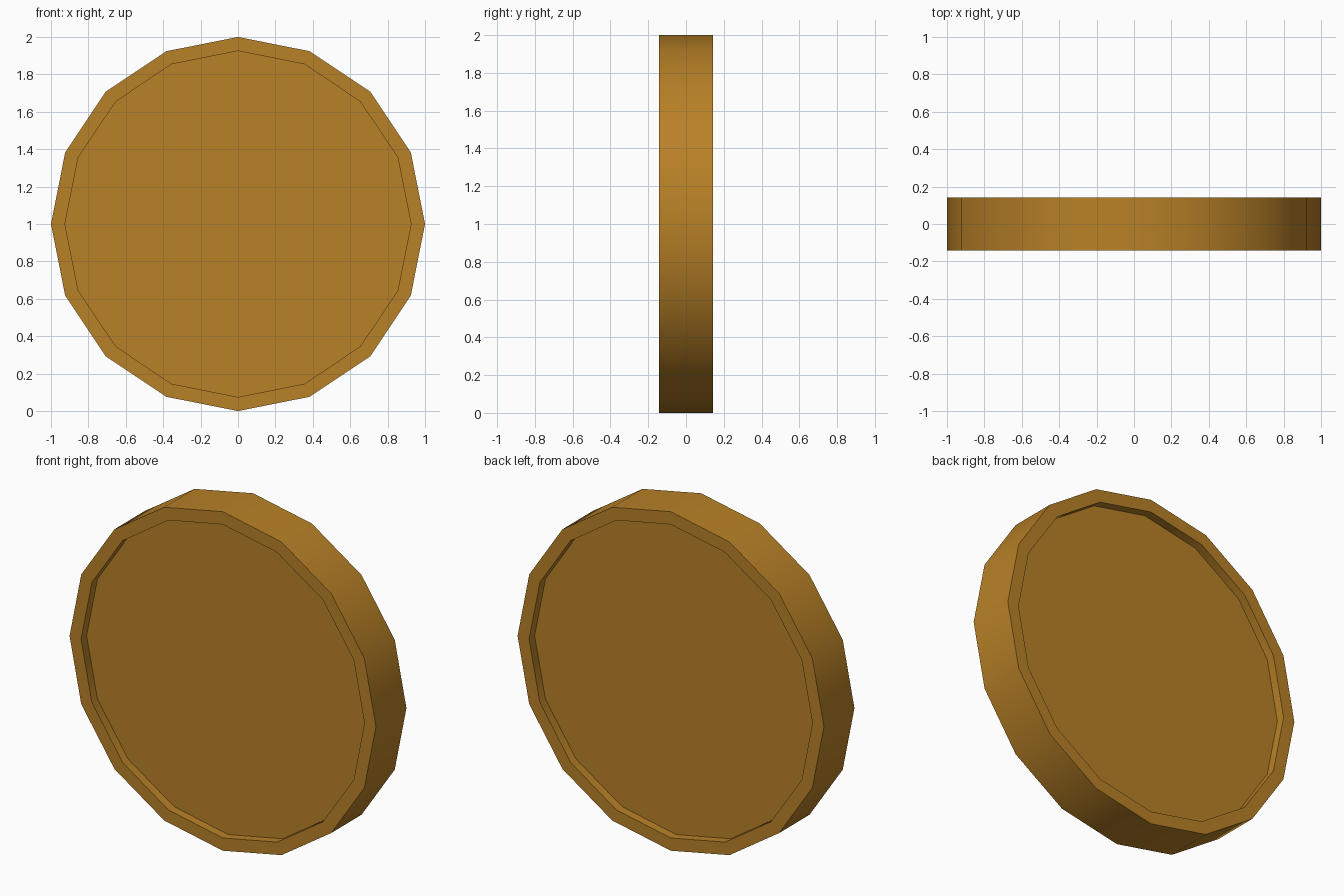
import bpy, bmesh
from math import pi, sin, cos, radians

if "Cube" in bpy.data.objects:
    bpy.data.objects.remove(bpy.data.objects["Cube"])

SIDES = 16
HALF = 0.142      # half thickness
FLOOR = 0.09      # recessed face position
INNER = 0.925     # inner radius of the rim

bm = bmesh.new()


def ring(radius, y):
    return [bm.verts.new((radius * cos(2 * pi * i / SIDES), y,
                          1 + radius * sin(2 * pi * i / SIDES)))
            for i in range(SIDES)]


# Profile swept around the axis: front floor, raised rim, back floor
profile = [(INNER, -FLOOR), (INNER, -HALF), (1, -HALF),
           (1, HALF), (INNER, HALF), (INNER, FLOOR)]
rings = [ring(r, y) for r, y in profile]
for a, b in zip(rings, rings[1:]):
    for i in range(SIDES):
        j = (i + 1) % SIDES
        bm.faces.new((a[i], a[j], b[j], b[i]))
bm.faces.new(rings[0])
bm.faces.new(rings[-1])
bmesh.ops.recalc_face_normals(bm, faces=bm.faces)

mesh = bpy.data.meshes.new("coin")
bm.to_mesh(mesh)
bm.free()
coin = bpy.data.objects.new("coin", mesh)
bpy.context.collection.objects.link(coin)

# Gold-brown colour
gold = bpy.data.materials.new("gold")
gold.diffuse_color = (0.48, 0.22, 0.02, 1)
gold.use_nodes = True
gold.node_tree.nodes["Principled BSDF"].inputs["Base Color"].default_value = gold.diffuse_color
mesh.materials.append(gold)

# Smooth round the rim, sharp at its corners
bpy.context.view_layer.objects.active = coin
coin.select_set(True)
bpy.ops.object.shade_smooth_by_angle(angle=radians(30))
